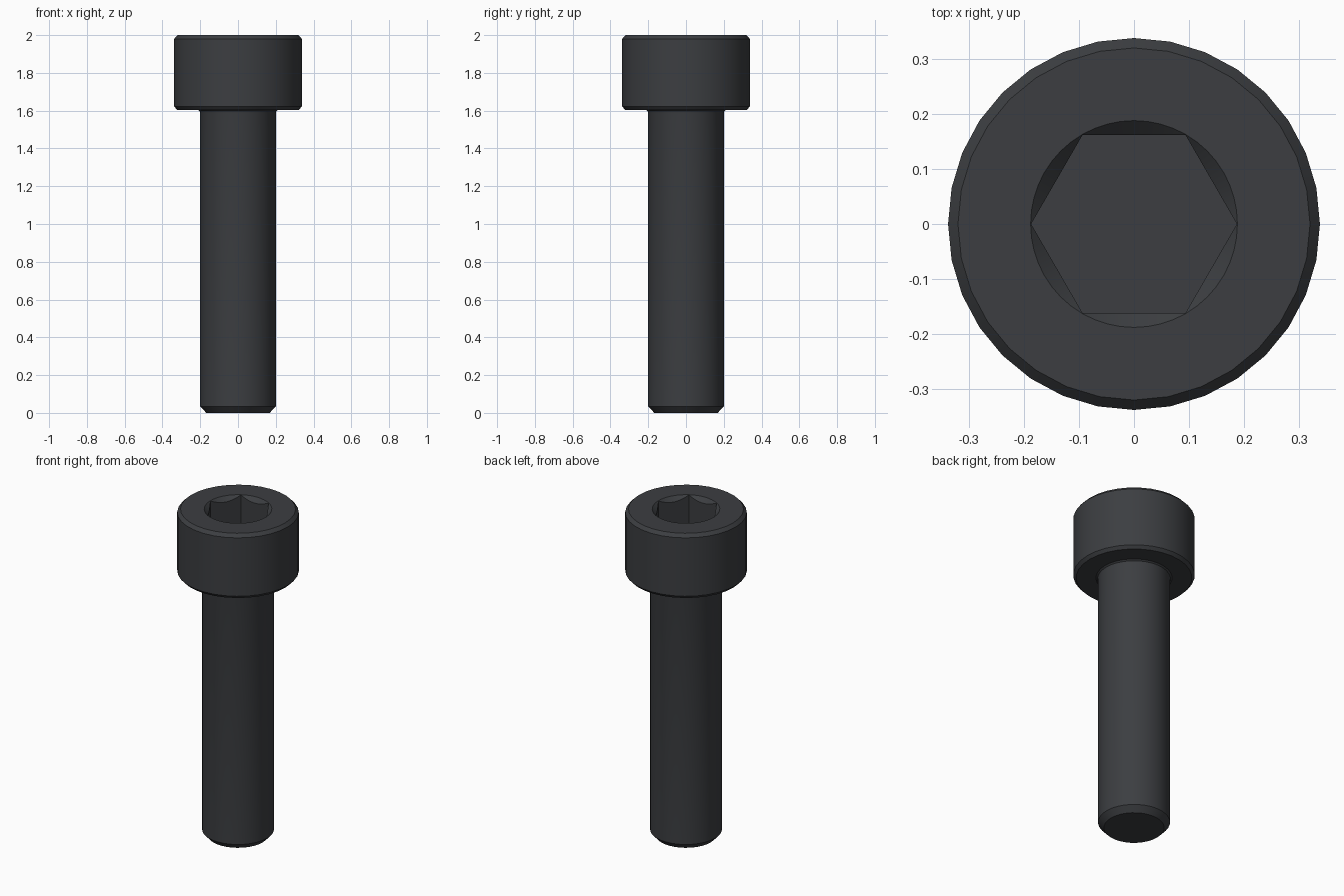
import bpy, bmesh, math
from mathutils import Matrix

if "Cube" in bpy.data.objects:
    bpy.data.objects.remove(bpy.data.objects["Cube"])

def add_object(name, bm):
    bmesh.ops.recalc_face_normals(bm, faces=bm.faces)
    mesh = bpy.data.meshes.new(name)
    bm.to_mesh(mesh)
    bm.free()
    obj = bpy.data.objects.new(name, mesh)
    bpy.context.collection.objects.link(obj)
    return obj

def lathe(name, profile, sides):
    """Solid of revolution from (radius, z) points, capped at both ends."""
    bm = bmesh.new()
    rings = [[bm.verts.new((r * math.cos(2 * math.pi * i / sides),
                            r * math.sin(2 * math.pi * i / sides), z))
              for i in range(sides)] for r, z in profile]
    for low, high in zip(rings, rings[1:]):
        for i in range(sides):
            j = (i + 1) % sides
            bm.faces.new((low[i], low[j], high[j], high[i]))
    bm.faces.new(rings[0])
    bm.faces.new(rings[-1])
    return add_object(name, bm)

# Screw body: chamfered tip, shank, under-head fillet, chamfered head
screw = lathe("socket_head_screw", [
    (0.168, 0), (0.2, 0.035),
    (0.2, 1.585), (0.203, 1.597), (0.212, 1.604),
    (0.322, 1.604), (0.338, 1.622),
    (0.338, 1.98), (0.32, 2.0)], 32)

# Hex socket and its conical lead-in
hex_cutter = lathe("hex_cutter", [(0.187, 1.8), (0.187, 2.1)], 6)
cone_cutter = lathe("cone_cutter", [(0.148, 1.96), (0.228, 2.04)], 48)

bpy.context.view_layer.objects.active = screw
screw.select_set(True)
for cutter in (hex_cutter, cone_cutter):
    cutter.hide_render = True
    mod = screw.modifiers.new(cutter.name, 'BOOLEAN')
    mod.operation = 'DIFFERENCE'
    mod.solver = 'EXACT'
    mod.object = cutter
    bpy.ops.object.modifier_apply(modifier=mod.name)
    bpy.data.objects.remove(cutter, do_unlink=True)

# Dark steel finish
steel = bpy.data.materials.new("dark_steel")
steel.diffuse_color = (0.045, 0.048, 0.053, 1)
steel.use_nodes = True
steel.node_tree.nodes["Principled BSDF"].inputs["Base Color"].default_value = steel.diffuse_color
screw.data.materials.clear()
screw.data.materials.append(steel)
bpy.ops.object.shade_smooth_by_angle(angle=math.radians(30))
